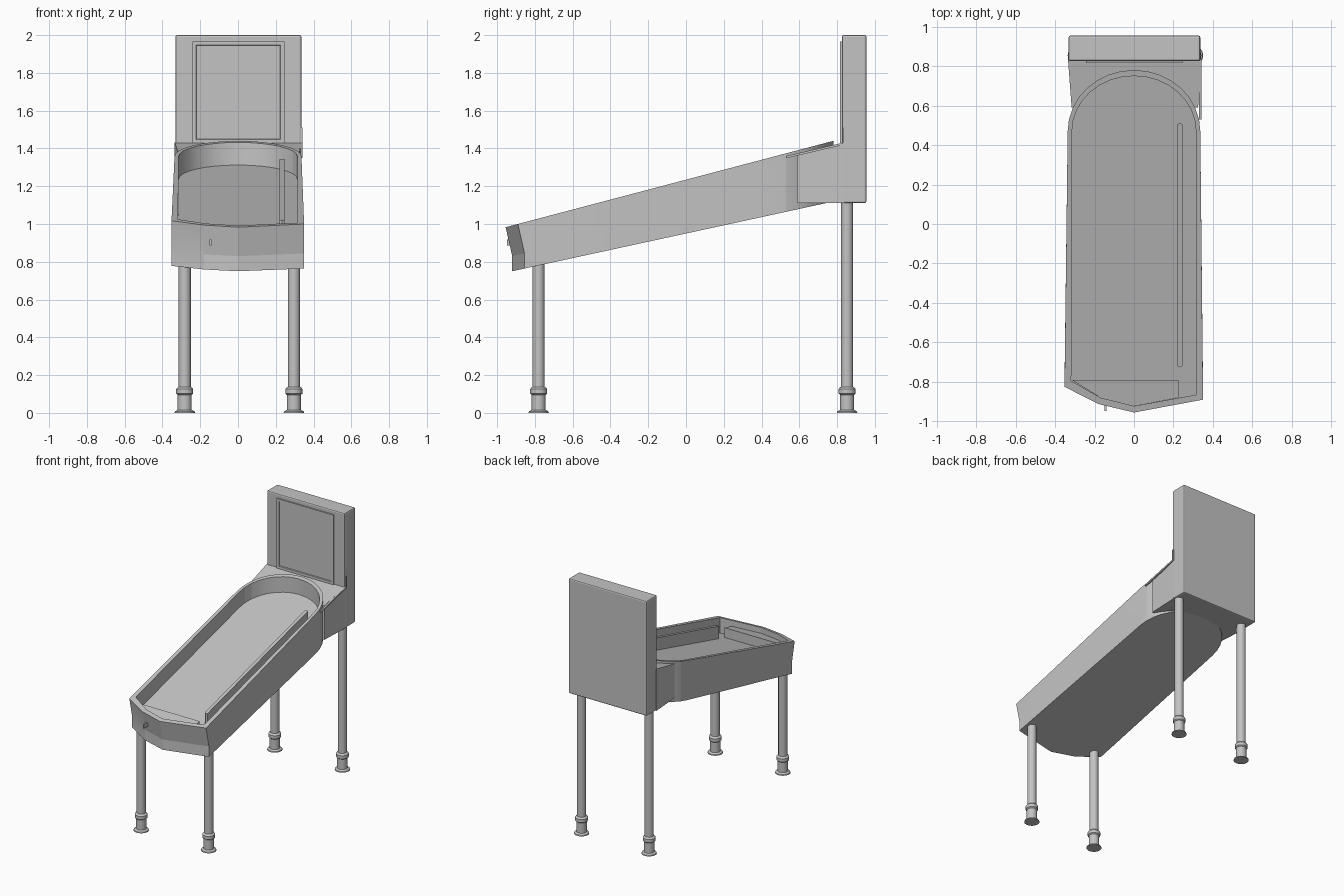
import bpy, bmesh, math

if "Cube" in bpy.data.objects:
    bpy.data.objects.remove(bpy.data.objects["Cube"], do_unlink=True)

grey = bpy.data.materials.new("plain grey")
grey.use_nodes = True
colour = (0.55, 0.55, 0.55, 1)
grey.diffuse_color = colour
grey.node_tree.nodes["Principled BSDF"].inputs["Base Color"].default_value = colour


def loft(name, rings, smooth=None, bevel=0):
    """Skin a stack of equal-length rings and cap both ends."""
    bm = bmesh.new()
    rows = [[bm.verts.new(p) for p in ring] for ring in rings]
    n = len(rows[0])
    for low, high in zip(rows, rows[1:]):
        for i in range(n):
            j = (i + 1) % n
            bm.faces.new((low[i], low[j], high[j], high[i]))
    bm.faces.new(rows[0][::-1])
    bm.faces.new(rows[-1])
    bmesh.ops.recalc_face_normals(bm, faces=bm.faces)
    mesh = bpy.data.meshes.new(name)
    bm.to_mesh(mesh)
    bm.free()
    mesh.materials.append(grey)
    obj = bpy.data.objects.new(name, mesh)
    bpy.context.collection.objects.link(obj)
    if bevel:
        mod = obj.modifiers.new("bevel", "BEVEL")
        mod.width, mod.segments = bevel, 2
    if smooth:
        bpy.ops.object.select_all(action="DESELECT")
        obj.select_set(True)
        bpy.context.view_layer.objects.active = obj
        bpy.ops.object.shade_smooth_by_angle(angle=math.radians(smooth))
    return obj


def prism(name, plan, low, high, **kw):
    """Extrude a plan between two heights given as functions of y."""
    return loft(name, [[(x, y, f(y)) for x, y in plan] for f in (low, high)], **kw)


def box(name, x0, x1, y0, y1, z0, z1, **kw):
    plan = [(x0, y0), (x1, y0), (x1, y1), (x0, y1)]
    return prism(name, plan, lambda y: z0, lambda y: z1, **kw)


# Sloping planes of the cabinet
def rim(y): return 1.0 + 0.2635 * (y + 0.89)
def floor(y): return rim(y) - 0.12
def base(y): return 0.75 + 0.217 * (y + 0.92)
def kink(y): return base(y) + 0.08


def arc(rx, ry, steps=16, start=0.0):
    return [(rx * math.cos(a), 0.47 + ry * math.sin(a))
            for a in (start + (math.pi - 2 * start) * i / steps for i in range(steps + 1))]


# Cabinet: pointed front, rounded back, open tray
front = [(-0.352, -0.825), (-0.18, -0.912), (0, -0.955), (0.35, -0.89)]
outer = front + arc(0.336, 0.31)
lower = [(x, y + 0.035) for x, y in front] + arc(0.336, 0.31)
inner = [(-0.318, -0.795), (-0.17, -0.88), (0, -0.922), (0.315, -0.865)] + arc(0.314, 0.28)
loft("cabinet", [
    [(x, y, base(y)) for x, y in lower],
    [(x, y, kink(y)) for x, y in lower],
    [(x, y, rim(y)) for x, y in outer],
    [(x, y, rim(y)) for x, y in inner],
    [(x, y, floor(y)) for x, y in inner],
], smooth=12)

# Apron at the front of the tray and the lane divider
apron = [(-0.315, -0.79), (-0.17, -0.88), (0, -0.922), (0.225, -0.88), (0.225, -0.79)]
prism("apron", apron, floor, lambda y: floor(y) + 0.075)
rail = [(0.22, -0.72), (0.232, -0.727), (0.245, -0.72),
        (0.245, 0.505), (0.232, 0.512), (0.22, 0.505)]
prism("lane_divider", rail, floor, lambda y: rim(y) - 0.024)

# Neck wrapping the rounded end and joining the head
def neck_top(y): return 1.43 - 0.233 * (0.83 - y)
neck = [(0.335, 0.84)] + [(0.325, 0.59)] + arc(0.325, 0.295, 14, 0.42) \
    + [(-0.316, 0.59), (-0.335, 0.84)]
prism("neck", neck, lambda y: 1.11, neck_top)

# Head with framed panel
box("head", -0.332, 0.336, 0.825, 0.955, 1.11, 2.0, bevel=0.01)


def panel_ring(inset, y):
    x0, x1, z0, z1 = -0.242 + inset, 0.245 - inset, 1.428 + inset, 1.967 - inset
    return [(x0, y, z0), (x1, y, z0), (x1, y, z1), (x0, y, z1)]


loft("head_panel", [panel_ring(0, 0.83), panel_ring(0, 0.815),
                    panel_ring(0.02, 0.815), panel_ring(0.022, 0.822)])

# Hinge arm on the right-hand edge of the neck
prism("hinge_arm", [(0.33, 0.53), (0.342, 0.53), (0.342, 0.84), (0.33, 0.84)],
      lambda y: neck_top(y) - 0.012, neck_top)
box("hinge_post", 0.33, 0.342, 0.83, 0.842, 1.42, 1.51)

# Small slot plate on the front
box("front_slot", -0.15, -0.14, -0.947, -0.88, 0.887, 0.917)


# Legs turned from one profile
def leg(name, x, y, top):
    profile = [(0.054, 0), (0.052, 0.008), (0.037, 0.016), (0.037, 0.095), (0.045, 0.102),
               (0.045, 0.126), (0.038, 0.135), (0.032, 0.138), (0.032, top)]
    turns = [2 * math.pi * i / 24 for i in range(24)]
    loft(name, [[(x + r * math.cos(a), y + r * math.sin(a), z) for a in turns]
                for r, z in profile], smooth=35)


for side, x in (("right", -0.282), ("left", 0.296)):
    leg("front_leg_" + side, x, -0.78, 0.82)
    leg("rear_leg_" + side, x, 0.853, 1.12)
